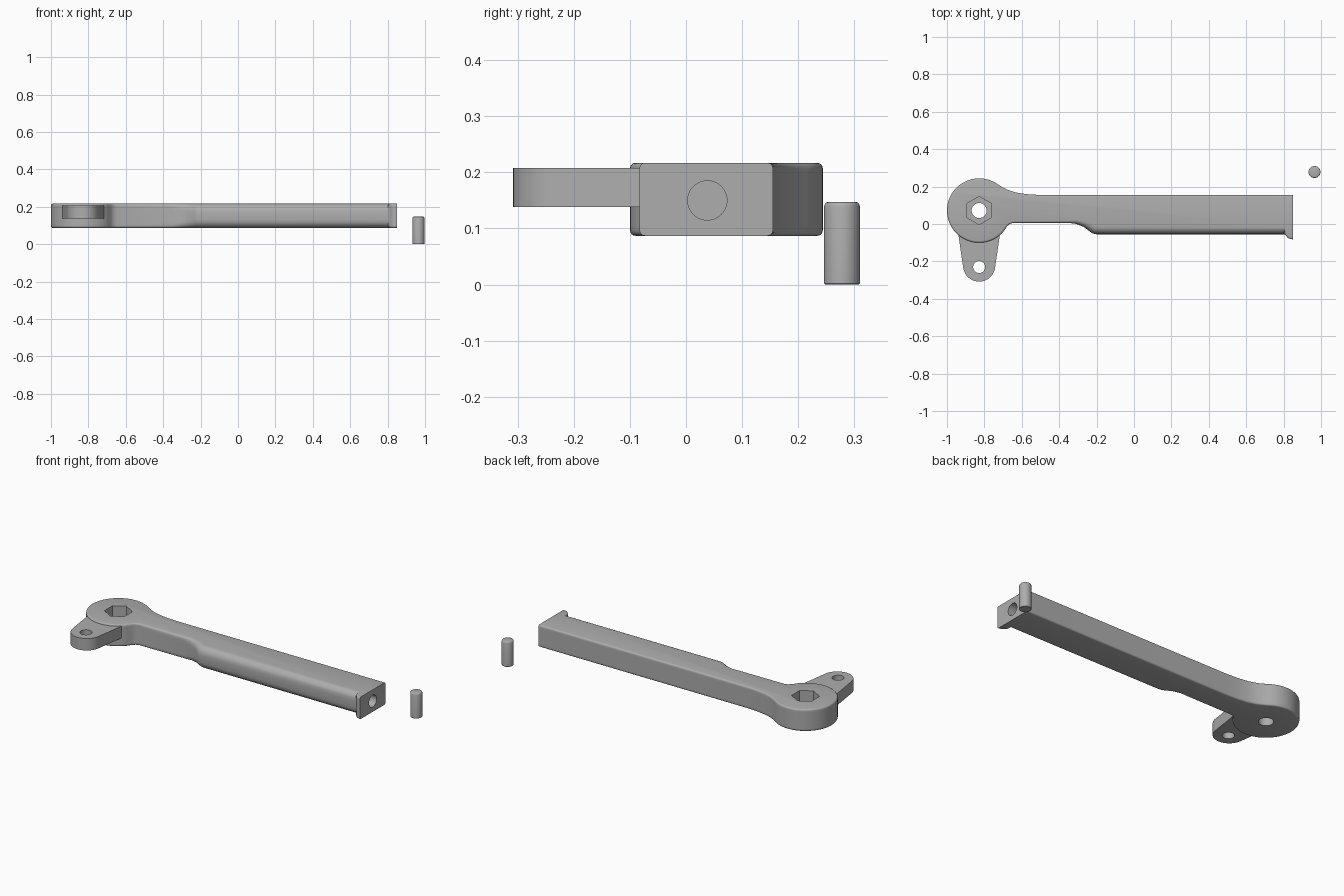
import bpy, bmesh
from math import sin, cos, pi, radians, sqrt
from mathutils import Vector

cube = bpy.data.objects.get("Cube")
if cube:
    bpy.data.objects.remove(cube, do_unlink=True)

steel = bpy.data.materials.new("plain grey")
steel.use_nodes = True
GREY = (0.42, 0.42, 0.42, 1)
steel.diffuse_color = GREY
steel.node_tree.nodes["Principled BSDF"].inputs["Base Color"].default_value = GREY

HUB = Vector((-0.828, 0.072))
HUB_R = 0.172
LOW, HIGH = 0.087, 0.217


def arc(centre, radius, start, end, steps):
    """Points along a circular arc, angles in degrees."""
    angles = [radians(start + (end - start) * i / steps) for i in range(steps + 1)]
    return [Vector((centre[0] + radius * cos(a), centre[1] + radius * sin(a))) for a in angles]


def loft(name, rings):
    """Skin a stack of equal point rings and cap both ends."""
    bm = bmesh.new()
    loops = [[bm.verts.new(p) for p in ring] for ring in rings]
    n = len(loops[0])
    for a, b in zip(loops, loops[1:]):
        for i in range(n):
            j = (i + 1) % n
            bm.faces.new((a[i], a[j], b[j], b[i]))
    bm.faces.new(loops[0][::-1])
    bm.faces.new(loops[-1])
    bmesh.ops.recalc_face_normals(bm, faces=bm.faces)
    mesh = bpy.data.meshes.new(name)
    bm.to_mesh(mesh)
    bm.free()
    mesh.materials.append(steel)
    obj = bpy.data.objects.new(name, mesh)
    bpy.context.collection.objects.link(obj)
    return obj


def prism(name, outline, low, high):
    return loft(name, [[(p.x, p.y, z) for p in outline] for z in (low, high)])


def disc(centre, radius, sides=48):
    return arc(centre, radius, 90, 450 - 360 / sides, sides - 1)


def activate(obj):
    bpy.ops.object.select_all(action='DESELECT')
    obj.select_set(True)
    bpy.context.view_layer.objects.active = obj


def cut(obj, cutter):
    cutter.hide_render = True
    mod = obj.modifiers.new("cut", 'BOOLEAN')
    mod.operation = 'DIFFERENCE'
    mod.solver = 'EXACT'
    mod.object = cutter
    activate(obj)
    bpy.ops.object.modifier_apply(modifier=mod.name)
    bpy.data.objects.remove(cutter, do_unlink=True)


def smooth(obj):
    activate(obj)
    bpy.ops.object.shade_smooth_by_angle(angle=radians(32))


def fillet(radius, depth):
    """Inset of a rounded edge at a given distance from the cap."""
    return radius - sqrt(radius ** 2 - (radius - depth) ** 2) if depth < radius else 0


# Handle outline: straight back, flare, round hub, neck, thicker grip, end lip
back = [Vector(p) for p in [(0.85, 0.155), (-0.5, 0.155), (-0.57, 0.159), (-0.63, 0.168), (-0.68, 0.184)]]
hub = arc(HUB, HUB_R, 52, 321, 60)
neck = [Vector(p) for p in [(-0.68, -0.014), (-0.665, 0), (-0.645, 0.006), (-0.35, 0.006),
                            (-0.31, 0.001), (-0.27, -0.015), (-0.235, -0.041)]]
grip = [Vector(p) for p in [(-0.22, -0.051), (-0.2, -0.055), (0.8, -0.055)]]
lip = [Vector(p) for p in [(0.806, -0.057), (0.814, -0.063), (0.82, -0.072), (0.83, -0.078), (0.85, -0.083)]]
outline = back + hub + neck + grip + lip


def edge_radius(p):
    if p.y > 0.007 or p.x < -0.36 or p.x > 0.803:
        return 0.01
    return 0.01 + 0.035 * min(1, (p.x + 0.36) / 0.14)


def inward(i):
    p, n = outline[i], len(outline)
    if p.x > 0.845:                       # keep the end face flat
        return Vector((0, -1 if p.y > 0 else 1))
    d = (p - outline[i - 1]).normalized() + (outline[(i + 1) % n] - p).normalized()
    return Vector((-d.y, d.x)).normalized()


depths = [0, 0.001, 0.003, 0.006, 0.01, 0.018, 0.03, 0.045]
levels = [(LOW + d, d) for d in depths] + [(HIGH - d, d) for d in reversed(depths)]
rings = []
for z, d in levels:
    ring = []
    for i, p in enumerate(outline):
        q = p + inward(i) * fillet(edge_radius(p), d)
        ring.append((q.x, q.y, z))
    rings.append(ring)
handle = loft("handle", rings)

# Stepped hex socket through the hub, and the bore in the end for the pin
cut(handle, prism("socket_cutter", disc(HUB, 0.075, 6), 0.15, 0.3))
cut(handle, prism("bore_cutter", disc(HUB, 0.04), 0, 0.3))
end_bore = [[(x, p.x, p.y) for p in disc((0.038, 0.15), 0.035)] for x in (0.69, 0.9)]
cut(handle, loft("end_bore_cutter", end_bore))
smooth(handle)

# Tapered lug projecting from the front of the hub
tip = Vector((HUB.x, -0.222))
lug_outline = [Vector((-0.716, -0.05))] + [Vector((-0.94, -0.05))] + arc(tip, 0.086, 188, 352, 32)
lug = prism("lug", lug_outline, 0.138, 0.208)
cut(lug, prism("lug_hole_cutter", disc((HUB.x, -0.23), 0.032), 0, 0.3))
smooth(lug)

# Loose pin with a rounded top and bottom edge
pin_rings = []
for z, r in [(0, 0.03), (0.002, 0.032), (0.139, 0.032), (0.143, 0.0308), (0.146, 0.0285), (0.147, 0.026)]:
    pin_rings.append([(p.x, p.y, z) for p in disc((0.965, 0.278), r, 40)])
smooth(loft("pin", pin_rings))
